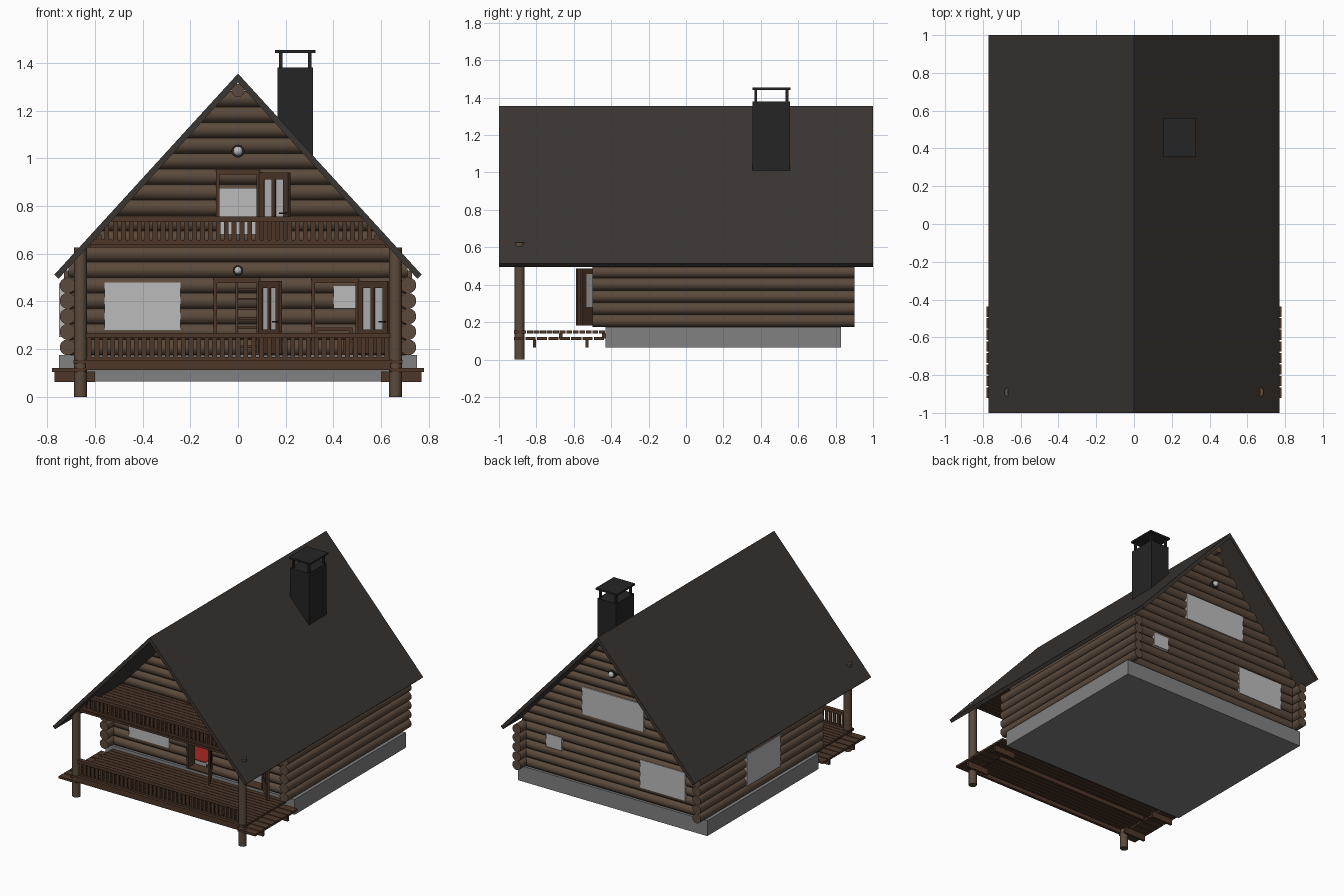
import bpy, bmesh, math
from mathutils import Matrix, Vector

if "Cube" in bpy.data.objects:
    bpy.data.objects.remove(bpy.data.objects["Cube"])

def mat(name, r, g, b):
    m = bpy.data.materials.new(name)
    m.diffuse_color = (r, g, b, 1)
    m.use_nodes = True
    m.node_tree.nodes["Principled BSDF"].inputs["Base Color"].default_value = m.diffuse_color
    return m

LOG = mat("log_brown", .105, .068, .045)
WOOD = mat("dark_wood", .075, .038, .022)
ROOF = mat("roof_brown", .042, .035, .031)
STONE = mat("stone_grey", .22, .22, .22)
BLACK = mat("chimney_black", .018, .018, .018)
GLASS = mat("pane_grey", .5, .5, .5)
RED = mat("rug_red", .4, .02, .015)

def finish(name, bm, m, smooth=False):
    bmesh.ops.recalc_face_normals(bm, faces=bm.faces[:])
    me = bpy.data.meshes.new(name)
    bm.to_mesh(me)
    bm.free()
    me.materials.append(m)
    ob = bpy.data.objects.new(name, me)
    bpy.context.collection.objects.link(ob)
    if smooth:
        bpy.ops.object.select_all(action='DESELECT')
        ob.select_set(True)
        bpy.context.view_layer.objects.active = ob
        bpy.ops.object.shade_smooth_by_angle(angle=math.radians(40))
    return ob

def boxes(name, items, m, xf=Matrix()):
    """Boxes given as x0, x1, y0, y1, z0, z1."""
    bm = bmesh.new()
    for x0, x1, y0, y1, z0, z1 in items:
        t = Matrix.Translation(((x0+x1)/2, (y0+y1)/2, (z0+z1)/2))
        s = Matrix.Diagonal((x1-x0, y1-y0, z1-z0, 1))
        bmesh.ops.create_cube(bm, size=1, matrix=xf @ t @ s)
    return finish(name, bm, m)

def rod(bm, a, b, r, n=14):
    """Round bar between two points."""
    a, b = Vector(a), Vector(b)
    rot = (b-a).to_track_quat('Z', 'Y').to_matrix().to_4x4()
    bmesh.ops.create_cone(bm, cap_ends=True, segments=n, radius1=r, radius2=r,
                          depth=(b-a).length, matrix=Matrix.Translation((a+b)/2) @ rot)

SL, PITCH, R = 1.095, .065, .0345
ROW0 = .2075

def spans(lo, hi, z, holes):
    """Pieces of a log row left over between the openings."""
    out = []
    for a, b, z0, z1 in sorted(holes):
        if z-PITCH/2 > z0-.006 and z+PITCH/2 < z1+.006:
            out.append((lo, a))
            lo = b
    return out + [(lo, hi)]

# foundation
boxes("foundation", [(-.75, .75, -.43, .83, .065, .175)], STONE)

# roof slopes
for s, name in ((1, "roof_right"), (-1, "roof_left")):
    bm = bmesh.new()
    prof = [(0, 1.355), (.77*s, .512), (.752*s, .495), (0, 1.318)]
    f = bm.faces.new([bm.verts.new((x, -1, z)) for x, z in prof])
    ext = bmesh.ops.extrude_face_region(bm, geom=[f])['geom']
    bmesh.ops.translate(bm, vec=(0, 2, 0), verts=[v for v in ext if isinstance(v, bmesh.types.BMVert)])
    finish(name, bm, ROOF)

# front and back gable walls
doors = {"upper": (-.085, .085, .63, .955), "main": (-.095, .085, .175, .5), "side": (.315, .5, .175, .5)}
front_win = [(-.56, -.24, .28, .48)]
back_win = [(-.25, .24, .68, .875), (.4, .525, .37, .465), (-.58, -.22, .275, .475)]
for name, y, holes in (("front_wall", -.4, front_win + list(doors.values())), ("back_wall", .8, back_win)):
    bm = bmesh.new()
    for i in range(17):
        z = ROW0 + PITCH*i
        w = min(.71, (1.33-z+R)/SL)
        for a, b in spans(-w, w, z, holes):
            rod(bm, (a, y, z), (b, y, z), R)
    for v in bm.verts:
        lim = max(0, (1.33-v.co.z)/SL)
        v.co.x = max(-lim, min(lim, v.co.x))
    finish(name, bm, LOG, True)

# side walls
left_win = [(0, .38, .25, .475)]
for name, x, holes in (("left_wall", -.714, left_win), ("right_wall", .714, [])):
    bm = bmesh.new()
    for i in range(5):
        z = ROW0 + PITCH*i
        for a, b in spans(-.5, .9, z, holes):
            rod(bm, (x, a, z), (x, b, z), R-.001)
    finish(name, bm, LOG, True)
    boxes(name + "_plate", [(x-.015, x+.015, -.42, .82, .48, .53)], LOG)

# window panes
boxes("front_window", [(a, b, -.437, -.363, c, d) for a, b, c, d in front_win], GLASS)
boxes("back_windows", [(a, b, .763, .837, c, d) for a, b, c, d in back_win], GLASS)
boxes("left_window", [(-.751, -.677, a, b, c, d) for a, b, c, d in left_win], GLASS)

# door frames and open door leaves
for (name, (x0, x1, z0, z1)), ang in zip(doors.items(), (40, 60, 45)):
    t, ya, yb = .014, -.44, -.36
    boxes(name + "_door_frame", [(x0-t/2, x0+t/2, ya, yb, z0, z1), (x1-t/2, x1+t/2, ya, yb, z0, z1),
                                 (x0, x1, ya, yb, z1-.022, z1), (x0, x1, ya, yb, z0, z0+.008)], WOOD)
    w, h = x1-x0-.006, z1-z0-.02
    xf = Matrix.Translation((x1, -.437, z0+.006)) @ Matrix.Rotation(-math.radians(ang), 4, 'Z')
    g, sash = h*.33, .03
    leaf = [(0, sash, 0, .014, 0, h), (w-sash, w, 0, .014, 0, h), (0, w, 0, .014, 0, g),
            (0, w, 0, .014, h-sash, h), (w/2-.01, w/2+.01, 0, .014, 0, h)]
    boxes(name + "_door_leaf", leaf, WOOD, xf)
    boxes(name + "_door_glass", [(sash, w-sash, .005, .009, g, h-sash)], GLASS, xf)
    boxes(name + "_door_handle", [(w-.04, w-.008, -.012, -.006, g+.03, g+.036),
                                  (w-.014, w-.008, -.012, .001, g+.03, g+.036)], BLACK, xf)

# ridge log
bm = bmesh.new()
rod(bm, (0, -.48, 1.285), (0, .88, 1.285), .028)
finish("ridge_log", bm, LOG, True)

# round wall lamps
for name, y, z, r in (("gable_lamp", -.437, 1.03, .02), ("porch_lamp", -.437, .53, .016), ("back_lamp", .837, 1.03, .02)):
    s = 1 if y > 0 else -1
    bm = bmesh.new()
    rod(bm, (0, y-.02*s, z), (0, y+.008*s, z), r*1.35, 20)
    finish(name + "_base", bm, BLACK, True)
    bm = bmesh.new()
    bmesh.ops.create_uvsphere(bm, u_segments=16, v_segments=10, radius=r, matrix=Matrix.Translation((0, y+.012*s, z)))
    finish(name, bm, GLASS, True)

# chimney with cap
boxes("chimney", [(.165, .315, .355, .555, .99, 1.38)], BLACK)
boxes("chimney_cap", [(.155, .325, .355, .56, 1.442, 1.454)] +
      [(x, x+.014, y, y+.014, 1.38, 1.444) for x in (.172, .294) for y in (.365, .533)], BLACK)

# porch posts
bm = bmesh.new()
for x in (-.66, .66):
    rod(bm, (x, -.89, 0), (x, -.89, .625), .027, 16)
finish("porch_posts", bm, LOG, True)

# porch deck planks, joists and side steps
def planks(x0, x1, z0, z1, n=14):
    d = .49/n
    return [(x0, x1, -.92+i*d, -.92+(i+.88)*d, z0, z1) for i in range(n)]
boxes("porch_deck", planks(-.69, .69, .14, .155), WOOD)
boxes("deck_joists", [(-.64, .64, y, y+.02, .112, .14) for y in (-.915, -.68, -.45)], WOOD)
for s in (-1, 1):
    lo, hi = sorted((.64*s, .78*s))
    name = "right_step" if s > 0 else "left_step"
    boxes(name, planks(lo, hi, .105, .12, 8), WOOD)
    lo, hi = sorted((.6*s, .77*s))
    boxes(name + "_brackets", [(lo, hi, y-.008, y+.008, .063, .106) for y in (-.81, -.53)], WOOD)

# railings
def railing(name, half, y, z0, z1):
    n = round(2*half/.033)
    step = 2*half/n
    parts = [(-half, half, y-.015, y+.015, z1-.022, z1), (-half, half, y-.008, y+.008, z0, z0+.012)]
    for i in range(n):
        x = -half+(i+.5)*step
        parts.append((x-.01, x+.01, y-.006, y+.006, z0, z1-.01))
    boxes(name, parts, WOOD)
railing("porch_railing", .64, -.89, .155, .268)
railing("balcony_railing", .53, -.9, .645, .755)
boxes("balcony_railing_ends", [(s*.575-.045, s*.575+.045, -.906, -.894, .645, .66) for s in (-1, 1)] +
      [(s*x-.01, s*x+.01, -.906, -.894, .645, z) for s in (-1, 1) for x, z in ((.55, .72), (.583, .68))], WOOD)

# balcony floor and fascia
boxes("balcony_floor", [(-.62, .62, y0+.002, y0+.034, .625, .64) for y0 in [-.92+.036*i for i in range(14)]], WOOD)
boxes("balcony_beam", [(-.63, .63, -.905, -.885, .625, .645)], WOOD)

# inside: upper floor with stair opening, stairs, rug, table and stool
boxes("upper_floor", [(-.62, -.02, -.37, .77, .612, .63), (.12, .62, -.37, .77, .612, .63),
                      (-.02, .12, -.37, .2, .612, .63), (-.02, .12, .6, .77, .612, .63)], WOOD)
boxes("stairs", [(0, .1, .1+.045*i, .155+.045*i, .205+.04*i, .215+.04*i) for i in range(11)], WOOD)
xf = Matrix.Translation((0, .1, .18)) @ Matrix.Rotation(math.atan2(.04, .045), 4, 'X')
boxes("stair_stringers", [(x, x+.01, 0, .63, -.01, .03) for x in (-.01, .1)], WOOD, xf)
boxes("rug", [(-.4, -.05, -.3, .05, .174, .179)], RED)

def table(name, x0, x1, y0, y1, top):
    boxes(name, [(x0, x1, y0, y1, top-.014, top)] +
          [(x, x+.014, y, y+.014, .175, top-.01) for x in (x0, x1-.014) for y in (y0, y1-.014)], WOOD)
table("table", .32, .48, .3, .5, .29)
table("stool", .44, .52, .15, .23, .24)
boxes("stool_back", [(.505, .52, .15, .23, .24, .35)], WOOD)
